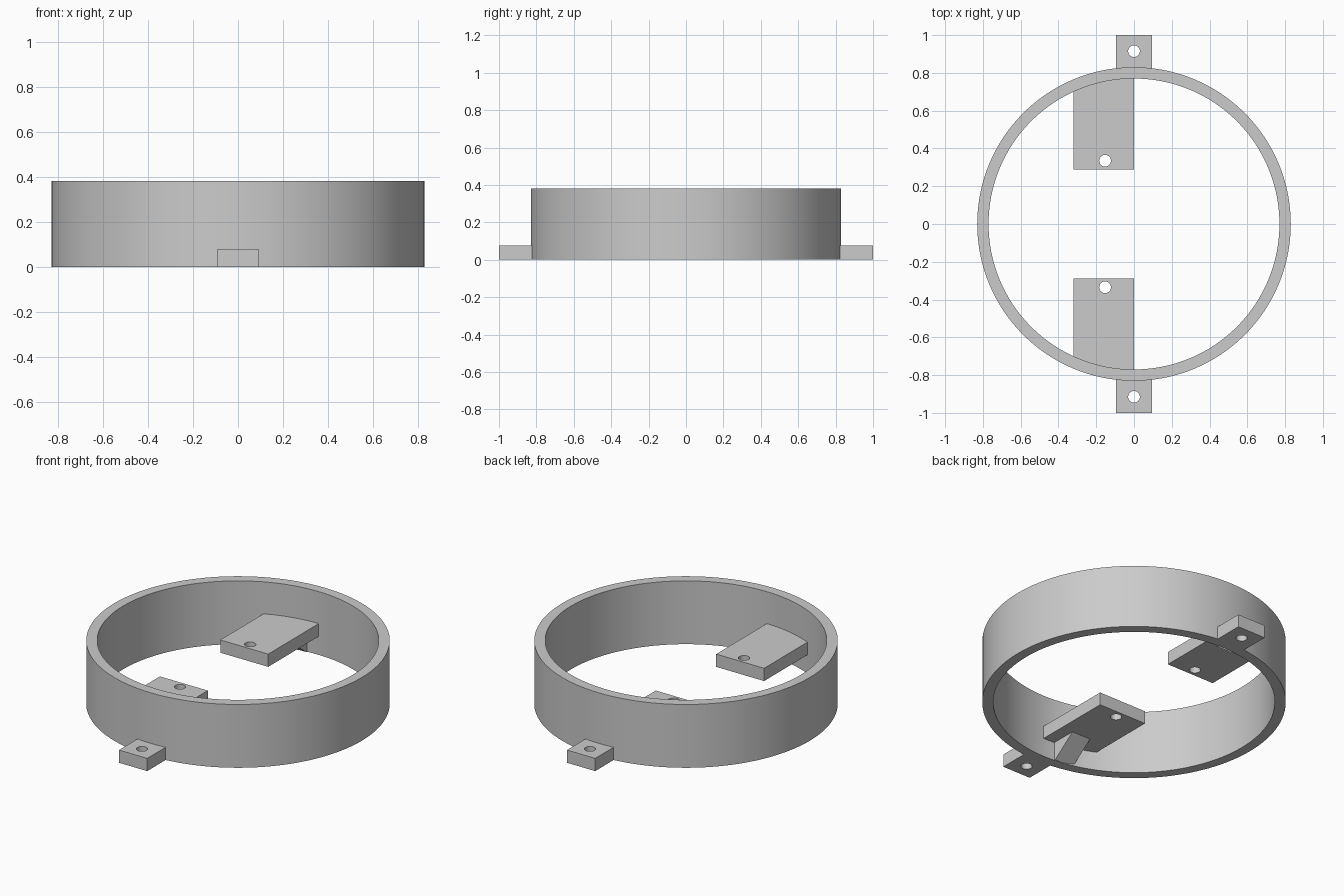
import bpy
import bmesh
from math import cos, sin, pi, sqrt, radians
from mathutils import Vector

cube = bpy.data.objects.get("Cube")
if cube:
    bpy.data.objects.remove(cube, do_unlink=True)

# Single grey material
GREY = (0.6, 0.6, 0.6, 1)
grey = bpy.data.materials.new("light_grey")
grey.use_nodes = True
grey.diffuse_color = GREY
grey.node_tree.nodes["Principled BSDF"].inputs["Base Color"].default_value = GREY

R_OUT, R_IN, R_MID = 0.83, 0.77, 0.80
HEIGHT = 0.382
THICK = 0.077
SHELF_Z = 0.112


def circle(radius, count, cx=0, cy=0):
    return [(cx + radius * cos(2 * pi * i / count),
             cy + radius * sin(2 * pi * i / count)) for i in range(count)]


def arc_edge(x0, x1, count=12):
    """Points along the middle of the ring wall, so parts end inside it."""
    xs = [x0 + (x1 - x0) * i / count for i in range(count + 1)]
    return [(x, sqrt(R_MID ** 2 - x * x)) for x in xs]


def prism(name, loops, place, offset):
    """Fill outline loops (later loops are holes) and extrude by offset."""
    bm = bmesh.new()
    edges = []
    for loop in loops:
        verts = [bm.verts.new(place(*p)) for p in loop]
        edges += [bm.edges.new((v, verts[i - 1])) for i, v in enumerate(verts)]
    bmesh.ops.triangle_fill(bm, edges=edges, use_beauty=True)
    result = bmesh.ops.extrude_face_region(bm, geom=bm.faces[:], use_keep_orig=True)
    moved = [g for g in result["geom"] if isinstance(g, bmesh.types.BMVert)]
    bmesh.ops.translate(bm, verts=moved, vec=Vector(offset))
    bmesh.ops.recalc_face_normals(bm, faces=bm.faces[:])
    mesh = bpy.data.meshes.new(name)
    bm.to_mesh(mesh)
    bm.free()
    mesh.materials.append(grey)
    obj = bpy.data.objects.new(name, mesh)
    bpy.context.collection.objects.link(obj)
    bpy.ops.object.select_all(action="DESELECT")
    obj.select_set(True)
    bpy.context.view_layer.objects.active = obj
    bpy.ops.object.shade_smooth_by_angle(angle=radians(30))
    return obj


# Ring wall
prism("ring_wall", [circle(R_OUT, 128), circle(R_IN, 128)],
      lambda x, y: (x, y, 0), (0, 0, HEIGHT))

# Parts repeated at the back and the front
for side, s in (("back", 1), ("front", -1)):
    # Outer mounting tab with screw hole
    tab = [(0.094, 1), (-0.094, 1)] + arc_edge(-0.094, 0.094)
    prism(side + "_tab", [tab, circle(0.031, 32, 0, 0.915)],
          lambda x, y: (x, s * y, 0), (0, 0, THICK))

    # Inner shelf with screw hole
    shelf = [(0, 0.288), (-0.32, 0.288)] + arc_edge(-0.32, 0)
    prism(side + "_shelf", [shelf, circle(0.031, 32, -0.153, 0.335)],
          lambda x, y: (x, s * y, SHELF_Z), (0, 0, THICK))

    # Sloped brace under the shelf
    brace = [(0.61, SHELF_Z + 0.002), (0.76, 0.001),
             (R_MID, 0.001), (R_MID, SHELF_Z + 0.002)]
    prism(side + "_brace", [brace],
          lambda y, z: (-0.2, s * y, z), (0.125, 0, 0))
